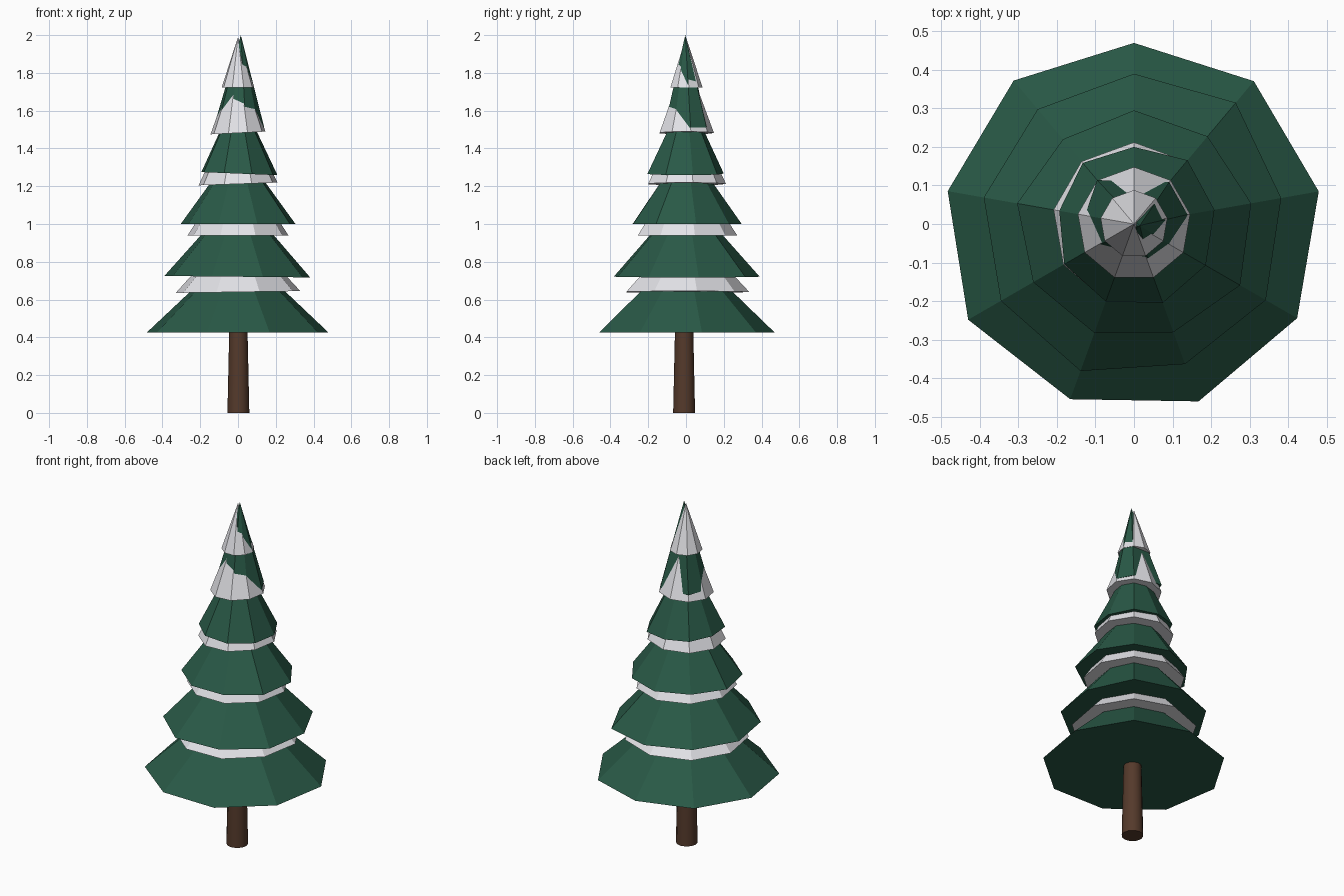
import bpy, bmesh, math
from mathutils import Vector

if "Cube" in bpy.data.objects:
    bpy.data.objects.remove(bpy.data.objects["Cube"])


def material(name, rgb):
    m = bpy.data.materials.new(name)
    m.diffuse_color = (*rgb, 1)
    m.use_nodes = True
    m.node_tree.nodes["Principled BSDF"].inputs["Base Color"].default_value = m.diffuse_color
    return m


GREEN = material("pine_green", (0.022, 0.10, 0.062))
WHITE = material("snow_white", (0.86, 0.86, 0.90))
BROWN = material("bark_brown", (0.09, 0.042, 0.024))


def finish(bm, name, mat):
    bmesh.ops.recalc_face_normals(bm, faces=bm.faces)
    me = bpy.data.meshes.new(name)
    bm.to_mesh(me)
    bm.free()
    me.materials.append(mat)
    ob = bpy.data.objects.new(name, me)
    bpy.context.collection.objects.link(ob)
    return ob


def faceted_cone(name, mat, radii, z, apex, tilt=0.0):
    """Closed nine-sided cone, first corner at +y; tilt raises the rim along x."""
    bm = bmesh.new()
    rim = []
    for i, r in enumerate(radii):
        a = math.radians(90 - 40 * i)
        x, y = r * math.cos(a), r * math.sin(a)
        rim.append(bm.verts.new((x, y, z + tilt * x)))
    tip = bm.verts.new(Vector(apex))
    centre = bm.verts.new((0, 0, z))
    for i in range(len(rim)):
        a, b = rim[i], rim[(i + 1) % len(rim)]
        bm.faces.new((a, b, tip))
        bm.faces.new((b, a, centre))
    return finish(bm, name, mat)


# Foliage tiers: rim height, apex, tilt, slightly uneven corner radii
TIERS = [
    (0.425, (0, 0, 0.88), 0.0, (.47, .484, .487, .489, .490, .484, .497, .491, .486)),
    (0.721, (0, 0, 1.16), -0.01, (.39, .411, .388, .395, .387, .406, .399, .396, .389)),
    (1.000, (0, 0, 1.42), 0.0, (.295, .297, .309, .318, .299, .301, .302, .308, .287)),
    (1.267, (0, 0, 1.70), -0.04, (.20, .216, .212, .215, .218, .214, .209, .197, .207)),
    (1.515, (0.015, -0.004, 2.0), -0.03, (.11, .142, .141, .125, .121, .114, .125, .129, .149)),
]
for i, (z, apex, tilt, radii) in enumerate(TIERS):
    faceted_cone(f"foliage_tier_{i + 1}", GREEN, radii, z, apex, tilt)

# Snow caps: rim height, radius, cone height, tilt
SNOW = [
    (0.640, 0.335, 0.36, 0.015),
    (0.938, 0.272, 0.42, 0.0),
    (1.212, 0.212, 0.44, 0.035),
    (1.482, 0.148, 0.40, 0.05),
    (1.722, 0.088, 0.268, 0.0),
]
for i, (z, r, h, tilt) in enumerate(SNOW):
    faceted_cone(f"snow_cap_{i + 1}", WHITE, [r] * 9, z, (0, 0, z + h), tilt)

# Trunk
bm = bmesh.new()
bmesh.ops.create_cone(bm, cap_ends=True, segments=12, radius1=0.058, radius2=0.047, depth=0.5)
bmesh.ops.translate(bm, verts=bm.verts, vec=(0.002, -0.01, 0.25))
for f in bm.faces:
    f.smooth = len(f.verts) == 4
for e in bm.edges:
    e.smooth = all(f.smooth for f in e.link_faces)
finish(bm, "trunk", BROWN)
